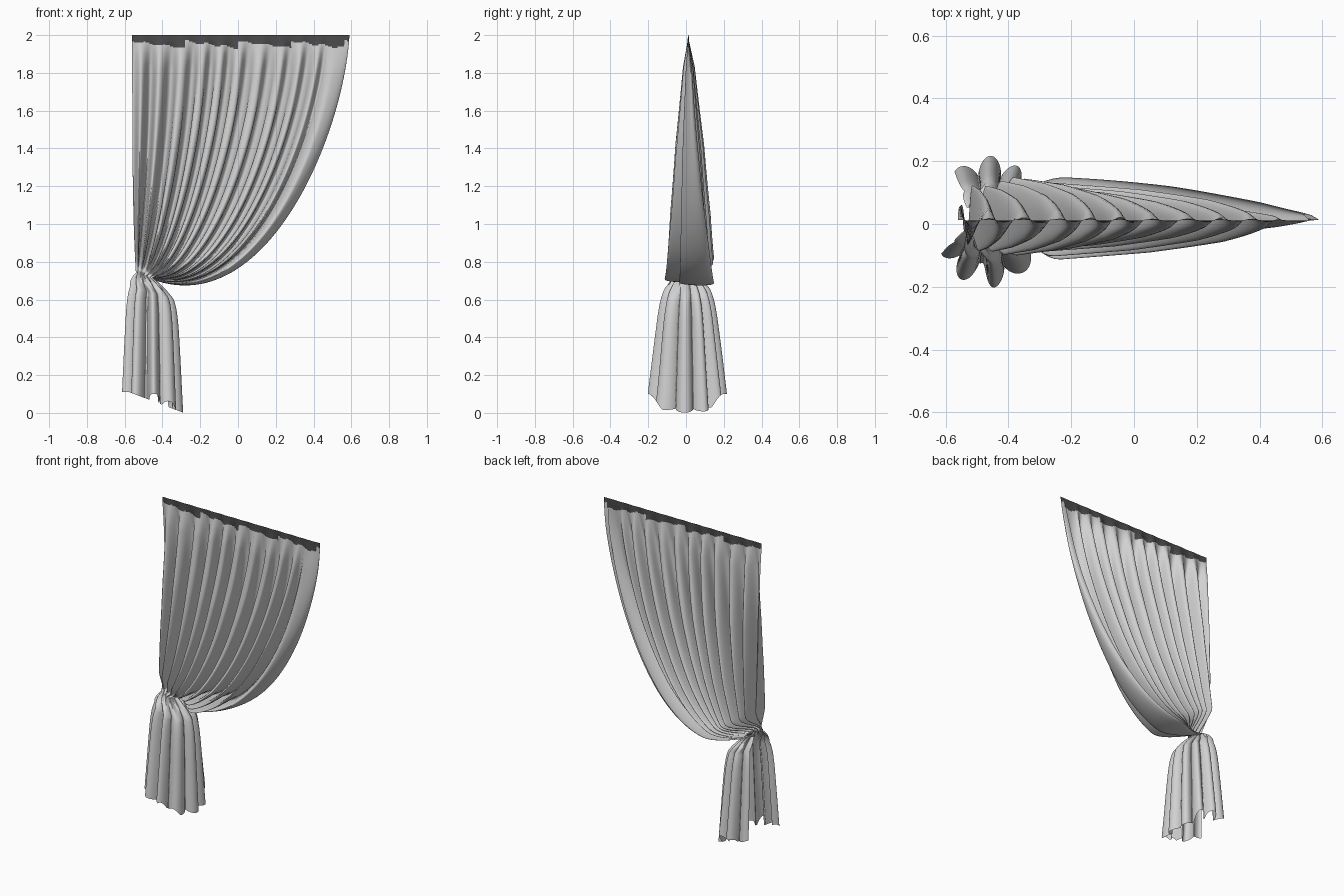
import bpy, bmesh, math

if "Cube" in bpy.data.objects:
    bpy.data.objects.remove(bpy.data.objects["Cube"])

FOLDS = 11
COLS = 360
EDGE = 0.9       # the free edge beyond this point rolls round to the back


def mat(name, v):
    m = bpy.data.materials.new(name)
    m.diffuse_color = (v, v, v, 1)
    m.use_nodes = True
    m.node_tree.nodes["Principled BSDF"].inputs["Base Color"].default_value = m.diffuse_color
    return m


def mix(a, b, k):
    return a + (b - a) * k


def smooth(a, b, x):
    k = min(1, max(0, (x - a) / (b - a)))
    return k * k * (3 - 2 * k)


def table(pts, x):
    for (a, p), (b, q) in zip(pts, pts[1:]):
        if x <= b:
            return mix(p, q, (x - a) / (b - a))
    return pts[-1][1]


def bezier(a, b, c, d, t):
    s = 1 - t
    return s**3 * a + 3 * s * s * t * b + 3 * s * t * t * c + t**3 * d


def phase(u):
    # slightly uneven fold spacing
    return 2 * math.pi * FOLDS * (u - 1 + 0.007 * math.sin(math.pi * 5 * u))


def wave(u):
    p = phase(u)
    size = 0.9 + 0.1 * math.cos(13 * u + 1.2)
    w = size * (math.cos(p) + 0.1 * math.sin(2 * p + 4 * u))
    w *= mix(0.4, 1, smooth(0, 0.08, u))
    e = max(0, (u - EDGE) / (1 - EDGE))
    roll = 0.1 - 0.75 * math.cos(math.pi * e)
    return mix(w, roll, smooth(EDGE - 0.02, EDGE + 0.02, u))


# Gathered skirt: open C-shaped cross-section that flares below the tie
def skirt(u, s):
    deg = mix(-152, 130, u)
    th = math.radians(deg)
    grow = 1 - math.exp(-12 * s)
    fx = 0.3 + 0.5 * grow + 0.2 * s
    fy = 0.3 + 0.35 * grow + 0.35 * s
    lobes = abs(math.cos(math.pi * (8 * u + 0.2 * math.sin(9 * u)))) ** 0.8
    pleat = mix(0.83 + 0.17 * wave(u), 0.72 + 0.28 * lobes, smooth(0, 0.1, s))
    gap = math.exp(-((deg + 99) / 8) ** 2)          # deep fold behind the front flap
    pleat *= 1 - 0.3 * gap * smooth(0, 0.2, s)
    x = mix(-0.5, -0.462, min(1, s * 8)) + 0.172 * fx * pleat * math.cos(th)
    y = 0.005 + 0.212 * fy * pleat * math.sin(th)
    top = 0.73 - 0.3 * (x + 0.5)
    hem = max(0.0, 0.1 - 0.38 * (x + 0.55), 0.1 * smooth(0.1, 0.2, abs(y)))
    return x, y, mix(top, min(hem, 0.11), s)


AMP = [(0, 0.002), (0.02, 0.005), (0.1, 0.036), (0.35, 0.085),
       (0.6, 0.115), (0.85, 0.13), (1, 0.12)]


# Draped sheet: every thread sweeps from the rail down to the tie
def drape(u, t):
    ex, ey, ez = skirt(u, 0)
    # round the folds so they lean over slightly
    g = u + 0.009 * math.sin(2 * phase(u)) * smooth(0, 0.3, t) * math.sin(math.pi * u)
    e = max(0, (u - EDGE) / (1 - EDGE))
    rolled = EDGE + (1 - EDGE) * math.sin(0.75 * math.pi * e)
    g = mix(g, rolled, smooth(EDGE - 0.02, EDGE + 0.02, u))
    x0 = mix(-0.56, 0.59, g)
    x = bezier(x0, mix(-0.56, 0.56, g), mix(-0.56, 0.12, g), ex, t)
    z = bezier(2.0, 1.45, mix(1.05, 0.41, g), ez, t)
    a = table(AMP, t) * (1 - 0.4 * u * (1 - t))
    centre = 0.012 + 0.035 * smooth(0.85, 1, u) * smooth(0.2, 0.8, t)
    y = centre + a * wave(u)
    return x, mix(y, ey, smooth(0.82, 1, t)), z


# Rows: fine at the header, then the drape, then the skirt
rows = [("d", i * 0.004) for i in range(14)]
rows += [("d", mix(0.056, 1, i / 80)) for i in range(81)]
rows += [("s", (i / 36) ** 1.5) for i in range(1, 37)]

bm = bmesh.new()
grid = []
for kind, k in rows:
    fn = drape if kind == "d" else skirt
    grid.append([bm.verts.new(fn(c / COLS, k)) for c in range(COLS + 1)])
for r in range(len(rows) - 1):
    for c in range(COLS):
        f = bm.faces.new((grid[r][c], grid[r + 1][c], grid[r + 1][c + 1], grid[r][c + 1]))
        f.smooth = True
        # dark header tape with a stepped lower edge
        mid = f.calc_center_median()
        u = (mid.x + 0.56) / 1.15
        depth = 0.032 + 0.036 * ((u * 4.1) % 1) + 0.005 * math.sin(phase(u))
        f.material_index = int(mid.z > 2 - depth)

me = bpy.data.meshes.new("curtain")
bm.to_mesh(me)
bm.free()
me.materials.append(mat("light grey fabric", 0.64))
me.materials.append(mat("dark header tape", 0.07))
curtain = bpy.data.objects.new("curtain", me)
bpy.context.collection.objects.link(curtain)
